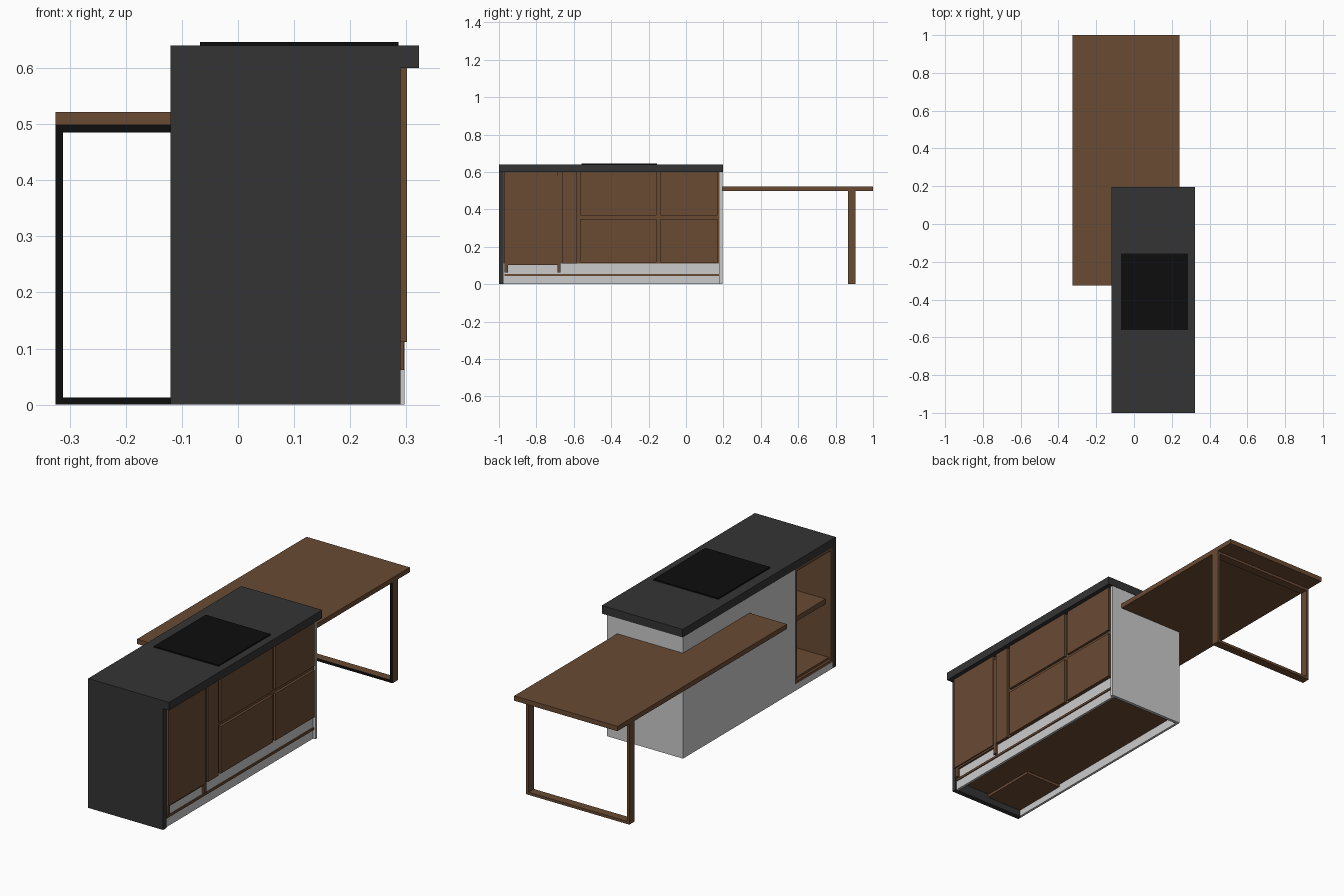
import bpy, bmesh

if "Cube" in bpy.data.objects:
    bpy.data.objects.remove(bpy.data.objects["Cube"])


def material(name, rgb):
    m = bpy.data.materials.new(name)
    m.diffuse_color = (*rgb, 1)
    m.use_nodes = True
    m.node_tree.nodes["Principled BSDF"].inputs["Base Color"].default_value = m.diffuse_color
    return m


BROWN = material("walnut_brown", (0.144, 0.070, 0.034))
DARK = material("charcoal_stone", (0.034, 0.034, 0.034))
WHITE = material("white_panel", (0.60, 0.60, 0.60))
BLACK = material("black_glass", (0.004, 0.004, 0.004))


def boxes(name, mat, *ranges):
    """One object made of boxes given as (x0, x1, y0, y1, z0, z1)."""
    bm = bmesh.new()
    for x0, x1, y0, y1, z0, z1 in ranges:
        vs = bmesh.ops.create_cube(bm, size=1)["verts"]
        for v in vs:
            v.co = (x1 if v.co.x > 0 else x0,
                    y1 if v.co.y > 0 else y0,
                    z1 if v.co.z > 0 else z0)
    return finish(name, bm, mat)


def finish(name, bm, mat):
    bmesh.ops.recalc_face_normals(bm, faces=bm.faces)
    me = bpy.data.meshes.new(name)
    bm.to_mesh(me)
    bm.free()
    me.materials.append(mat)
    ob = bpy.data.objects.new(name, me)
    bpy.context.collection.objects.link(ob)
    return ob


# Stone worktop with a waterfall end, and the hob on top
boxes("worktop", DARK, (-0.12, 0.323, -1, 0.197, 0.60, 0.64))
boxes("waterfall_end", DARK, (-0.12, 0.29, -1, -0.975, 0, 0.60))
boxes("hob", BLACK, (-0.068, 0.286, -0.56, -0.155, 0.64, 0.646))

# White carcass: back end, long side panel, strip below the niche, plinth
boxes("end_panel", WHITE, (-0.12, 0.297, 0.180, 0.195, 0, 0.60))
boxes("side_panel", WHITE, (-0.12, -0.108, -0.682, 0.180, 0, 0.60))
boxes("niche_plinth", WHITE, (-0.12, -0.108, -0.975, -0.682, 0, 0.032))
boxes("plinth", WHITE, (0.273, 0.285, -0.975, 0.180, 0, 0.112))
boxes("bottom_panel", BROWN, (-0.108, 0.290, -0.970, 0.178, 0.045, 0.056))

# Open shelf niche on the left side
X0, X1, Y0, Y1, Z0, T = -0.12, 0.09, -0.975, -0.682, 0.032, 0.013
boxes("niche", BROWN,
      (X0, X1, Y0, Y1, Z0, Z0 + T),
      (X0, X1, Y0, Y1, 0.60 - T, 0.60),
      (X0, X1, Y0, Y0 + T, Z0 + T, 0.60 - T),
      (X0, X1, Y1 - T, Y1, Z0 + T, 0.60 - T),
      (X1 - T, X1, Y0 + T, Y1 - T, Z0 + T, 0.60 - T))
boxes("niche_shelf", BROWN, (X0 + 0.03, X1 - T, Y0 + T, Y1 - T, 0.315, 0.34))

# Cabinet face frame with doors and drawers on the right side
boxes("face_frame", BROWN, (0.270, 0.289, -0.975, 0.180, 0.112, 0.60))
boxes("tall_doors", BROWN,
      (0.289, 0.301, -0.974, -0.685, 0.112, 0.60),
      (0.289, 0.301, -0.663, -0.583, 0.112, 0.60))
boxes("door_posts", BROWN,
      (0.280, 0.295, -0.970, -0.952, 0.062, 0.112),
      (0.280, 0.297, -0.688, -0.670, 0.062, 0.580),
      (0.280, 0.295, -0.970, -0.670, 0.103, 0.113))
for i, (ya, yb) in enumerate(((-0.563, -0.157), (-0.135, 0.168))):
    for row, (za, zb) in zip(("lower", "upper"), ((0.115, 0.348), (0.368, 0.60))):
        boxes(f"{row}_drawer_{i + 1}", BROWN, (0.289, 0.301, ya, yb, za, zb))

# L-shaped table top wrapping round the island
bm = bmesh.new()
outline = [(-0.325, -0.325), (-0.12, -0.325), (-0.12, 0.195),
           (0.24, 0.195), (0.24, 1), (-0.325, 1)]
face = bm.faces.new([bm.verts.new((x, y, 0.498)) for x, y in outline])
ext = bmesh.ops.extrude_face_region(bm, geom=[face])["geom"]
bmesh.ops.translate(bm, vec=(0, 0, 0.024),
                    verts=[g for g in ext if isinstance(g, bmesh.types.BMVert)])
finish("table_top", bm, BROWN)

# Table leg hoop, black on its front faces
A, B, C, D, W = -0.325, 0.24, 0.865, 0.907, 0.013
leg = boxes("table_leg_hoop", BROWN,
            (A, A + W, C, D, 0, 0.498), (B - W, B, C, D, 0, 0.498),
            (A + W, B - W, C, D, 0, W), (A + W, B - W, C, D, 0.498 - W, 0.498))
leg.data.materials.append(BLACK)
for p in leg.data.polygons:
    if p.normal.y < -0.5:
        p.material_index = 1
